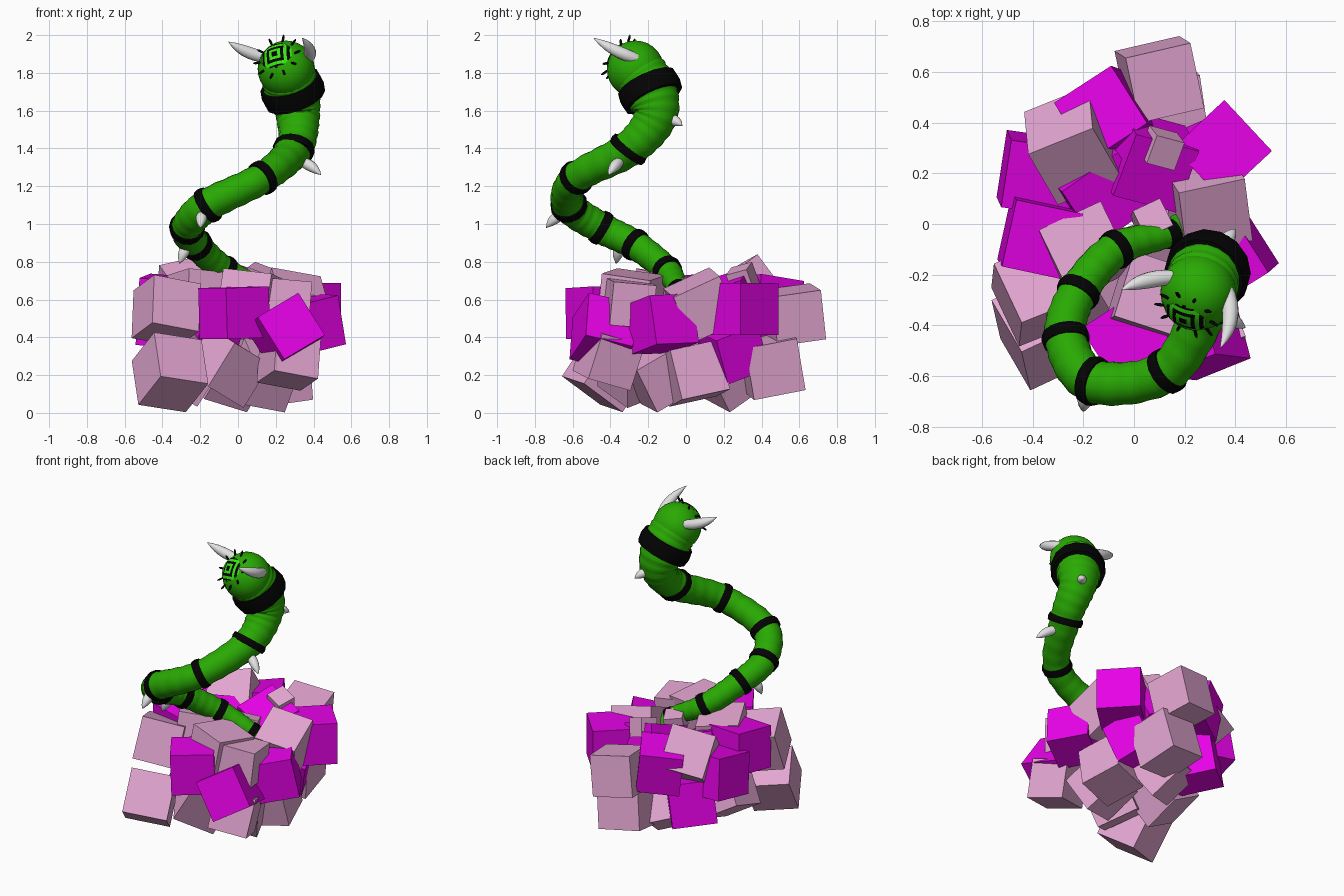
import bpy, bmesh, math
from mathutils import Vector, Euler

if "Cube" in bpy.data.objects:
    bpy.data.objects.remove(bpy.data.objects["Cube"])


def material(name, rgb):
    m = bpy.data.materials.new(name)
    m.diffuse_color = (*rgb, 1)
    m.use_nodes = True
    m.node_tree.nodes["Principled BSDF"].inputs["Base Color"].default_value = m.diffuse_color
    return m


GREEN = material("vine_green", (0.022, 0.40, 0.001))
BRIGHT = material("eye_green", (0.04, 0.80, 0.005))
BLACK = material("band_black", (0.001, 0.001, 0.001))
WHITE = material("horn_white", (0.76, 0.76, 0.76))
PINK = material("block_pink", (0.77, 0.38, 0.64))
MAGENTA = material("block_magenta", (0.82, 0.0005, 0.82))


def finish(bm, name, mats, smooth=None):
    bmesh.ops.recalc_face_normals(bm, faces=bm.faces)
    me = bpy.data.meshes.new(name)
    bm.to_mesh(me)
    bm.free()
    ob = bpy.data.objects.new(name, me)
    bpy.context.collection.objects.link(ob)
    for m in mats:
        me.materials.append(m)
    if smooth:
        bpy.ops.object.select_all(action='DESELECT')
        ob.select_set(True)
        bpy.context.view_layer.objects.active = ob
        bpy.ops.object.shade_smooth_by_angle(angle=math.radians(smooth))
    return ob


def tube(name, pts, radii, sides, mat, smooth=40):
    """Round skin around a path, capped at both ends."""
    bm = bmesh.new()
    rings, side = [], None
    for i, p in enumerate(pts):
        t = (pts[min(i + 1, len(pts) - 1)] - pts[max(i - 1, 0)]).normalized()
        if side is None:
            side = t.orthogonal()
        side = (side - t * side.dot(t)).normalized()
        up = t.cross(side)
        rings.append([bm.verts.new(p + radii[i] * (side * math.cos(a) + up * math.sin(a)))
                      for a in (2 * math.pi * k / sides for k in range(sides))])
    for a, b in zip(rings, rings[1:]):
        for k in range(sides):
            j = (k + 1) % sides
            bm.faces.new((a[k], a[j], b[j], b[k]))
    bm.faces.new(rings[0])
    bm.faces.new(rings[-1])
    return finish(bm, name, [mat], smooth)


def spline(keys, steps):
    """Catmull-Rom path through (x, y, z, radius) keys."""
    out = []
    k = [Vector(q) for q in keys]
    for i in range(len(k) - 1):
        a, b, c, d = k[max(i - 1, 0)], k[i], k[i + 1], k[min(i + 2, len(k) - 1)]
        for s in range(steps):
            t = s / steps
            out.append(0.5 * (2 * b + (c - a) * t + (2 * a - 5 * b + 4 * c - d) * t * t
                              + (3 * b - a - 3 * c + d) * t ** 3))
    return out + [k[-1]]


# Vine body, with shallow wrinkles
KEYS = [(0.18, 0.0, 0.59, 0.045), (0.14, -0.04, 0.65, 0.05), (-0.07, -0.10, 0.755, 0.07),
        (-0.22, -0.27, 0.89, 0.077), (-0.27, -0.45, 0.98, 0.083), (-0.16, -0.62, 1.10, 0.087),
        (0.13, -0.58, 1.245, 0.083), (0.295, -0.305, 1.395, 0.095), (0.318, -0.165, 1.56, 0.115),
        (0.29, -0.19, 1.705, 0.145), (0.255, -0.265, 1.82, 0.142)]
STEPS = 14
path = spline(KEYS, STEPS)
centres = [p.to_3d() for p in path]
tube("vine_body", centres,
     [p[3] * (1 + 0.025 * math.sin(i * 1.8)) for i, p in enumerate(path)], 20, GREEN, 60)


# Black bands along the vine and the broad collar
def band(name, i, half, grow, lean=(0, 0, 0)):
    c, r = centres[i], path[i][3]
    t = ((centres[i + 1] - centres[i - 1]).normalized() + Vector(lean)).normalized()
    tube(name, [c - t * half, c, c + t * half], [r * grow, r * grow * 1.05, r * grow], 14, BLACK, 30)


for n in range(1, 7):
    band(f"band_{n}", n * STEPS, 0.024, 1.1)
band("band_7", 7 * STEPS, 0.022, 1.13, (-0.15, -0.1, 0.3))
band("collar", 9 * STEPS, 0.05, 1.13, (-0.1, -0.05, 0))

# Head
HEAD, R = Vector((0.255, -0.268, 1.82)), 0.151
bm = bmesh.new()
bmesh.ops.create_uvsphere(bm, u_segments=24, v_segments=14, radius=R)
bmesh.ops.translate(bm, vec=HEAD, verts=bm.verts)
finish(bm, "head", [GREEN], 60)

# Single eye: thin curved plate of nested squares
look = Vector((-0.41, -0.76, 0.54)).normalized()
right = Vector((0, 0, 1)).cross(look).normalized()
over = look.cross(right)
turn = math.radians(18)
eye_u = right * math.cos(turn) + over * math.sin(turn)
eye_v = over * math.cos(turn) - right * math.sin(turn)
N, HALF = 22, 0.085
bm = bmesh.new()
cell = 2 * HALF / N
grid = {}
for i in range(N + 1):
    for j in range(N + 1):
        u, v = i * cell - HALF, j * cell - HALF
        d = look * math.sqrt(R * R - u * u - v * v) + eye_u * u + eye_v * v
        grid[i, j] = bm.verts.new(HEAD + d * (1 + 0.004 / R))
for i in range(N):
    for j in range(N):
        u, v = i + 0.5 - N / 2, j + 0.5 - N / 2
        if math.hypot(u, v * 1.15) < N / 2:
            f = bm.faces.new((grid[i, j], grid[i + 1, j], grid[i + 1, j + 1], grid[i, j + 1]))
            f.material_index = int(max(abs(u), abs(v)) / 2) % 2
bmesh.ops.delete(bm, geom=[v for v in bm.verts if not v.link_faces], context='VERTS')
finish(bm, "eye", [BLACK, BRIGHT])


# Horns, thorns and lashes: bent, tapering spikes
def spike(name, base, tip, r, bend, mat, sides=12):
    a, c = Vector(base), Vector(tip)
    b = (a + c) / 2 + Vector(bend)
    ts = [k / 7 for k in range(8)]
    pts = [a * (1 - t) ** 2 + b * 2 * t * (1 - t) + c * t * t for t in ts]
    tube(name, pts, [r * (1 - t * t) * (0.8 + 0.8 * t) + 0.001 for t in ts], sides, mat, 60)


spike("horn_left", (0.15, -0.21, 1.88), (-0.05, -0.26, 1.965), 0.034, (-0.01, 0.02, -0.02), WHITE)
spike("horn_right", (0.36, -0.25, 1.87), (0.34, -0.49, 1.985), 0.034, (0.06, 0.0, -0.02), WHITE)
THORNS = [((0.34, -0.35, 1.33), (0.44, -0.41, 1.26)), ((0.345, -0.09, 1.555), (0.40, -0.02, 1.52)),
          ((-0.19, -0.66, 1.05), (-0.20, -0.74, 0.98)), ((-0.27, -0.35, 0.88), (-0.31, -0.37, 0.79))]
for n, (a, b) in enumerate(THORNS):
    spike(f"thorn_{n + 1}", a, b, 0.03, (0, 0, 0.015), WHITE)
for n in range(10):
    ang = 2 * math.pi * n / 10 + 0.3
    out = right * math.cos(ang) + over * math.sin(ang)
    base = HEAD + (look * math.cos(0.72) + out * math.sin(0.72)) * R
    spike(f"lash_{n + 1}", base, base + out * 0.038 + look * 0.01, 0.006, out * 0.012, BLACK, 6)

# Heap of tumbled blocks: centre, size, rotation in degrees
PINKS = [
    ((-0.36, -0.42, 0.215), 0.28, (-33, 8, 25)), ((-0.38, -0.27, 0.54), 0.27, (-18, 10, 22)),
    ((0.22, 0.04, 0.21), 0.27, (12, -8, 15)), ((0.27, -0.41, 0.29), 0.25, (-15, 10, 20)),
    ((0.14, -0.14, 0.20), 0.26, (30, 10, 20)), ((-0.06, -0.28, 0.24), 0.27, (20, 25, 40)),
    ((0.07, -0.29, 0.60), 0.27, (-8, 6, -18)), ((0.25, -0.30, 0.58), 0.23, (-5, 5, 10)),
    ((-0.20, -0.11, 0.60), 0.27, (-8, 6, 25)), ((0.29, 0.08, 0.57), 0.27, (25, 10, 12)),
    ((0.10, 0.57, 0.52), 0.265, (8, 8, 13)), ((0.12, 0.45, 0.25), 0.28, (11, 8, 10)),
    ((-0.24, 0.31, 0.62), 0.28, (35, -12, 22)), ((0.11, 0.30, 0.71), 0.12, (15, 20, -15)),
    ((0.07, 0.01, 0.65), 0.12, (-10, 10, 25)), ((-0.26, -0.05, 0.25), 0.27, (20, 30, 10)),
    ((-0.04, 0.22, 0.22), 0.27, (35, 15, 30)),
]
MAGENTAS = [
    ((-0.02, -0.45, 0.53), 0.27, (0, -2, 33)), ((0.25, -0.44, 0.43), 0.265, (-15, -29, 22)),
    ((0.37, -0.13, 0.47), 0.265, (2, -12, 32)), ((0.35, 0.295, 0.55), 0.275, (0, 0, 43)),
    ((-0.11, 0.43, 0.57), 0.27, (-8, -6, 33)), ((-0.38, 0.20, 0.50), 0.27, (8, 5, -8)),
    ((-0.37, -0.05, 0.58), 0.27, (5, 5, -12)), ((0.06, 0.25, 0.58), 0.27, (18, 18, -15)),
    ((-0.14, 0.13, 0.54), 0.27, (20, 5, 35)), ((0.20, 0.25, 0.33), 0.25, (20, 10, 25)),
    ((-0.24, 0.29, 0.32), 0.28, (8, 6, 40)),
]
for label, mat, blocks in (("pink", PINK, PINKS), ("magenta", MAGENTA, MAGENTAS)):
    for n, (loc, size, rot) in enumerate(blocks):
        bm = bmesh.new()
        bmesh.ops.create_cube(bm, size=size)
        m = Euler([math.radians(a) for a in rot]).to_matrix()
        for v in bm.verts:
            v.co = m @ v.co + Vector(loc)
        finish(bm, f"{label}_block_{n + 1}", [mat])
